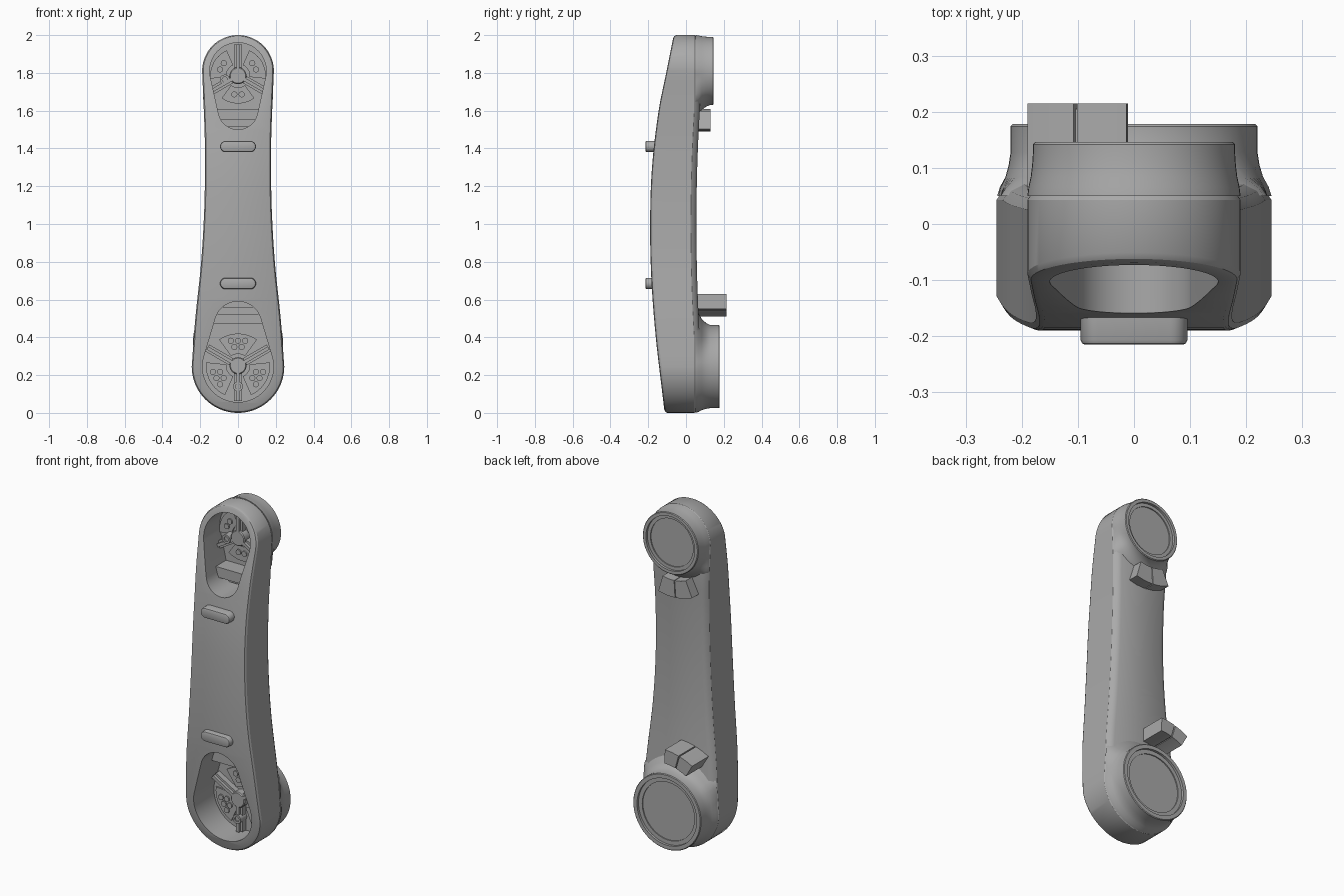
import bpy, bmesh, math
from mathutils import Vector

if "Cube" in bpy.data.objects:
    bpy.data.objects.remove(bpy.data.objects["Cube"])

grey = bpy.data.materials.new("plain grey")
grey.use_nodes = True
grey.diffuse_color = (0.4, 0.4, 0.4, 1)
grey.node_tree.nodes["Principled BSDF"].inputs["Base Color"].default_value = (0.4, 0.4, 0.4, 1)


def finish(name, bm, angle=30):
    bmesh.ops.remove_doubles(bm, verts=bm.verts, dist=1e-5)
    bmesh.ops.recalc_face_normals(bm, faces=bm.faces)
    mesh = bpy.data.meshes.new(name)
    bm.to_mesh(mesh)
    bm.free()
    ob = bpy.data.objects.new(name, mesh)
    bpy.context.collection.objects.link(ob)
    mesh.materials.append(grey)
    smooth(ob, angle)
    return ob


def smooth(ob, angle=30):
    bpy.ops.object.select_all(action="DESELECT")
    ob.select_set(True)
    bpy.context.view_layer.objects.active = ob
    bpy.ops.object.shade_smooth_by_angle(angle=math.radians(angle))


def spline(points, z):
    """Smooth value at z through (z, value) points."""
    n = len(points)
    z = min(max(z, points[0][0]), points[-1][0])
    i = max(k for k in range(n - 1) if points[k][0] <= z)
    slope = lambda a, b: (points[b][1] - points[a][1]) / (points[b][0] - points[a][0])
    m0, m1 = slope(max(i - 1, 0), i + 1), slope(i, min(i + 2, n - 1))
    h = points[i + 1][0] - points[i][0]
    t = (z - points[i][0]) / h
    a, b = points[i][1], points[i + 1][1]
    return (a * (1 + 2 * t) * (1 - t) ** 2 + b * t * t * (3 - 2 * t)
            + h * (m0 * t * (1 - t) ** 2 + m1 * t * t * (t - 1)))


def arc(cz, r, a0, a1, n):
    steps = [math.radians(a0 + (a1 - a0) * k / n) for k in range(n + 1)]
    return [(r * math.cos(a), cz + r * math.sin(a)) for a in steps]


def inset(half, d):
    """Move a half outline inwards by d."""
    out = []
    for i, p in enumerate(half):
        a = half[i - 1] if i else (-half[1][0], half[1][1])
        b = half[i + 1] if i < len(half) - 1 else (-half[-2][0], half[-2][1])
        t = Vector((b[0] - a[0], b[1] - a[1])).normalized()
        out.append((max(p[0] - t.y * d, 0), p[1] + t.x * d))
    return out


def mirrored_solid(name, half, layers):
    """Loft a left-right mirrored outline through (inset, depth function) layers."""
    bm = bmesh.new()
    n = len(half)
    rings = []
    for d, depth in layers:
        pts = inset(half, d)
        rings.append([[bm.verts.new((s * x, depth(z), z)) for x, z in pts] for s in (1, -1)])
    for r0, r1 in zip(rings, rings[1:]):
        for s in (0, 1):
            for i in range(n - 1):
                bm.faces.new((r0[s][i], r0[s][i + 1], r1[s][i + 1], r1[s][i]))
    for right, left in (rings[0], rings[-1]):
        for i in range(n - 1):
            bm.faces.new((right[i], right[i + 1], left[i + 1], left[i]))
    return finish(name, bm)


def arc_block(name, cz, r0, r1, a0, a1, y0, y1, n):
    """Block following an arc around the pad axis."""
    bm = bmesh.new()
    rows = [[bm.verts.new((x, y, z)) for x, z in arc(cz, r, a0, a1, n)]
            for r, y in ((r0, y0), (r1, y0), (r1, y1), (r0, y1))]
    for k in range(4):
        p, q = rows[k], rows[(k + 1) % 4]
        for i in range(n):
            bm.faces.new((p[i], p[i + 1], q[i + 1], q[i]))
    bm.faces.new([r[0] for r in rows])
    bm.faces.new([r[-1] for r in rows])
    return finish(name, bm, 15)


def lathe(name, cz, profile, n=64, cx=0):
    """Spin (radius, y) about the y direction; a radius may depend on the angle."""
    bm = bmesh.new()
    rings = []
    for r, y in profile:
        ring = []
        for k in range(n):
            a = math.tau * k / n
            rad = r(a) if callable(r) else r
            ring.append(bm.verts.new((cx + rad * math.cos(a), y, cz + rad * math.sin(a))))
        rings.append(ring)
    for p, q in zip(rings, rings[1:]):
        for k in range(n):
            bm.faces.new((p[k], p[(k + 1) % n], q[(k + 1) % n], q[k]))
    bm.faces.new(rings[0])
    bm.faces.new(rings[-1])
    return finish(name, bm)


def bar(name, center, size, turn=0):
    """Box, turned about the y direction."""
    bm = bmesh.new()
    bmesh.ops.create_cube(bm, size=1)
    a = math.radians(turn)
    for v in bm.verts:
        x, y, z = (v.co[i] * size[i] for i in range(3))
        v.co = Vector(center) + Vector((x * math.cos(a) - z * math.sin(a), y,
                                        x * math.sin(a) + z * math.cos(a)))
    return finish(name, bm)


# Body shell: outline, bowed front, nearly flat back
LOW, HIGH = 0.245, 1.81
SIDE = [(LOW, 0.245), (0.5, 0.226), (0.8, 0.195), (1.1, 0.178),
        (1.4, 0.175), (1.6, 0.181), (HIGH, 0.19)]
FRONT = [(0, -0.113), (0.1, -0.125), (0.4, -0.16), (0.7, -0.183), (1, -0.19),
         (1.3, -0.18), (1.6, -0.145), (1.8, -0.105), (2, -0.065)]
front = lambda z: spline(FRONT, z)
back = lambda z: 0.055 + 0.018 * min(1, ((z - 1) / 0.6) ** 2)
sides = [LOW + (HIGH - LOW) * k / 30 for k in range(1, 30)]
outline = (arc(LOW, 0.245, -90, 0, 20) + [(spline(SIDE, z), z) for z in sides]
           + arc(HIGH, 0.19, 0, 90, 20))
body = mirrored_solid("body_shell", outline, [
    (0.016, front), (0.006, lambda z: front(z) + 0.004), (0, lambda z: front(z) + 0.014),
    (0, lambda z: back(z) - 0.03), (0.012, lambda z: back(z) - 0.012), (0.035, back)])


def cut_pocket(big, small):
    """Cut a pocket shaped as the hull of two circles (z, radius) into the body front."""
    lower, upper = sorted((big, small))
    slant = math.degrees(math.asin((lower[1] - upper[1]) / (upper[0] - lower[0])))
    half = arc(*lower, -90, slant, 18) + arc(*upper, slant, 90, 18)
    cutter = mirrored_solid("pocket_cutter", half, [(0, lambda z: -0.4), (0, lambda z: FLOOR)])
    mod = body.modifiers.new("pocket", "BOOLEAN")
    mod.object, mod.solver = cutter, "EXACT"
    bpy.context.view_layer.objects.active = body
    bpy.ops.object.modifier_apply(modifier="pocket")
    bpy.data.objects.remove(cutter)


FLOOR = 0.045
cut_pocket((1.81, 0.15), (1.605, 0.105))
cut_pocket((0.245, 0.188), (0.465, 0.125))
smooth(body)


# Round mounting pads on the back, flared into the body
def pad(name, cz, r, edge, up, y):
    def flare(k):
        def radius(a):
            limit = edge
            if math.sin(a) * up > 0:
                limit = min(edge + 0.055, edge * 0.97 / max(abs(math.cos(a)), 0.01))
                limit = max(limit, edge * 0.99)
            return r + (limit - r) * k
        return radius
    rim, disc = r * 0.88, r * 0.77
    lathe(name, cz, [(r, 0.05), (flare(1), 0.05), (flare(0.8), 0.066), (flare(0.4), 0.084),
                     (flare(0.15), 0.105), (r, 0.128), (r, y - 0.004), (r - 0.004, y),
                     (rim, y), (rim, y - 0.014), (disc, y - 0.014), (disc, y - 0.02)])


pad("lower_pad", LOW, 0.22, 0.245, 1, 0.178)
pad("upper_pad", HIGH, 0.18, 0.19, -1, 0.146)

# Paired stop lugs beside the pads
for i, a in enumerate((92, 106.5)):
    arc_block(f"lower_lug_{i}", 0.25, 0.3, 0.38, a, a + 13.5, 0.05, 0.215, 2)
for i, a in enumerate((246, 266.5)):
    arc_block(f"upper_lug_{i}", HIGH, 0.22, 0.32, a, a + 19.5, 0.05, 0.13, 2)
bar("lower_lug_web", (-0.095, 0.12, 0.572), (0.03, 0.17, 0.06), 16)
bar("upper_lug_web", (-0.02, 0.085, 1.545), (0.03, 0.07, 0.08), -4)

# Rounded grip pills on the front
for name, z in (("upper_pill", 1.41), ("lower_pill", 0.685)):
    bm = bmesh.new()
    rings = []
    for d, y in ((0, -0.15), (0, -0.207), (0.003, -0.213), (0.008, -0.215)):
        r = 0.03 - d
        loop = ([(x + 0.065, h) for x, h in arc(z, r, -90, 90, 12)]
                + [(x - 0.065, h) for x, h in arc(z, r, 90, 270, 12)])
        rings.append([bm.verts.new((x, y, h)) for x, h in loop])
    for p, q in zip(rings, rings[1:]):
        for k in range(len(p)):
            bm.faces.new((p[k - 1], p[k], q[k], q[k - 1]))
    bm.faces.new(rings[-1])
    finish(name, bm)


# Pocket insides: hub, three grooved spokes, studded panels and a bolt
def pocket_inside(tag, cz, first, reach, bolt):
    hub_y = -0.005
    lathe(tag + "_hub", cz, [(0.045, FLOOR), (0.045, hub_y + 0.005), (0.04, hub_y)], 24)
    for i in range(3):
        turn = first + 120 * i
        a = math.radians(turn)
        mid = reach * 0.5
        for part, wide, y in (("spoke", 0.042, 0.012), ("spoke_ridge", 0.018, hub_y)):
            bar(f"{tag}_{part}_{i}", (mid * math.cos(a), (y + FLOOR) / 2, cz + mid * math.sin(a)),
                (reach, FLOOR - y, wide), turn)
        arc_block(f"{tag}_panel_{i}", cz, 0.062, reach - 0.018, turn + 24, turn + 96,
                  0.036, FLOOR + 0.002, 10)
    for row in range(-5, 6):
        for col in range(-5, 6):
            x, z = (col + row % 2 / 2) * 0.038, row * 0.033
            r = math.hypot(x, z)
            off = (math.degrees(math.atan2(z, x)) - first) % 120
            if 0.078 < r < reach - 0.034 and 32 < off < 88:
                lathe(tag + "_stud", cz + z, [(0.016, 0.04), (0.016, 0.028)], 12, x)
    lathe(tag + "_bolt", bolt[1], [(0.026, FLOOR), (0.026, -0.012), (0.014, -0.012),
                                   (0.014, -0.004)], 20, bolt[0])


pocket_inside("upper", 1.785, 90, 0.165, (-0.07, 1.765))
pocket_inside("lower", 0.25, 30, 0.188, (0, 0.14))

# Cross ledges inside the pockets
bar("upper_ledge", (0, 0, 1.58), (0.232, 0.1, 0.06))
bar("upper_step", (0, 0.025, 1.535), (0.22, 0.05, 0.04))
bar("lower_ledge", (0, -0.005, 0.497), (0.255, 0.11, 0.055))
bar("lower_step", (0, 0.02, 0.54), (0.23, 0.06, 0.04))
